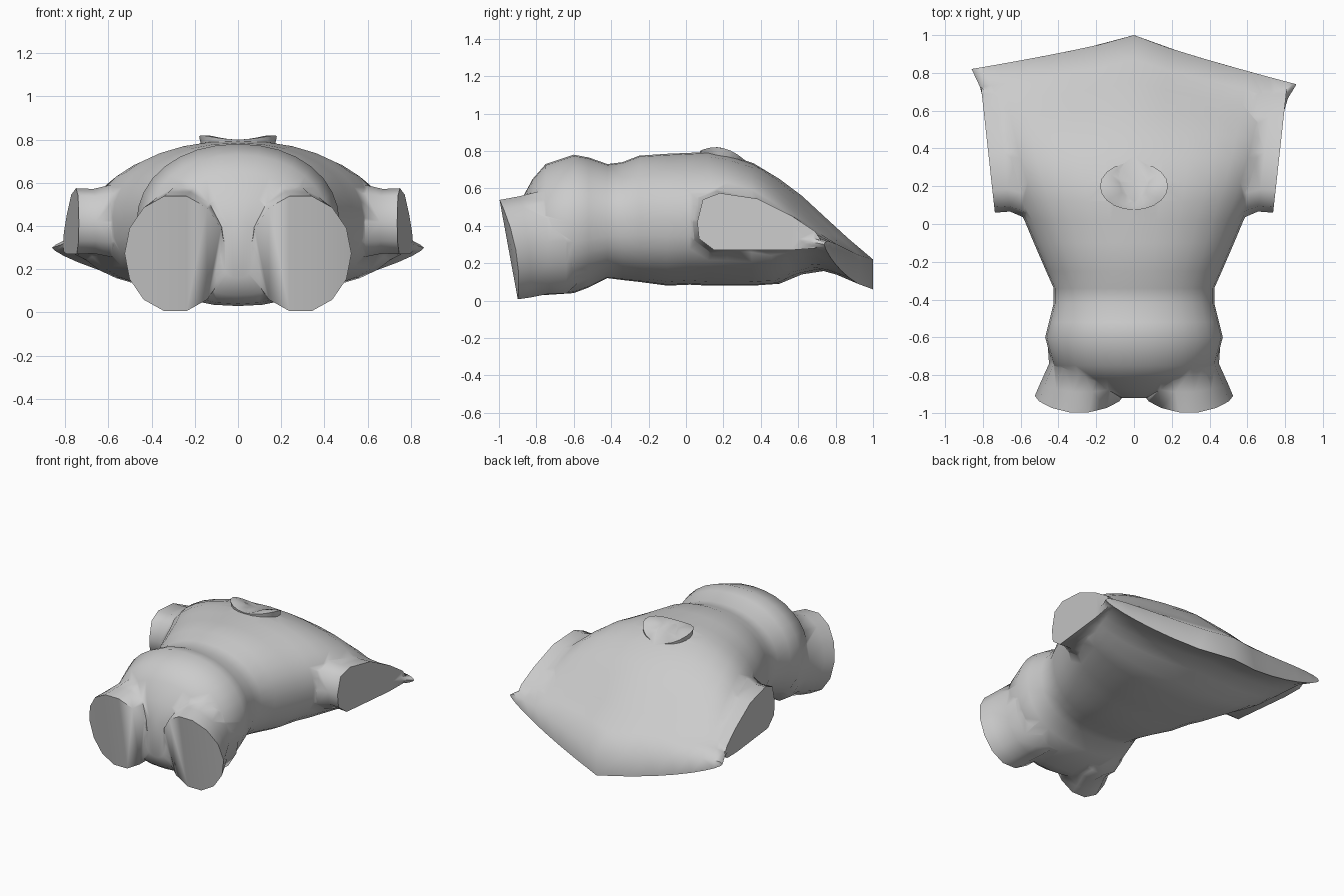
import bpy, bmesh, math

if "Cube" in bpy.data.objects:
    bpy.data.objects.remove(bpy.data.objects["Cube"])

def loft(name, rings):
    """Skin a list of equal-length point rings and close both ends with strips."""
    bm = bmesh.new()
    rows = [[bm.verts.new(p) for p in r] for r in rings]
    n = len(rows[0])
    for a, b in zip(rows, rows[1:]):
        for i in range(n):
            j = (i + 1) % n
            bm.faces.new((a[i], a[j], b[j], b[i]))
    for r in (rows[0], rows[-1]):
        for i in range(n // 2):
            quad = [r[i], r[i + 1], r[n - i - 1], r[(n - i) % n]]
            bm.faces.new(list(dict.fromkeys(quad)))
    bmesh.ops.triangulate(bm, faces=[f for f in bm.faces if len(f.verts) > 3])
    bmesh.ops.recalc_face_normals(bm, faces=bm.faces)
    me = bpy.data.meshes.new(name)
    bm.to_mesh(me)
    bm.free()
    ob = bpy.data.objects.new(name, me)
    bpy.context.collection.objects.link(ob)
    return ob

def circle(n):
    return [(math.cos(2 * math.pi * i / n), math.sin(2 * math.pi * i / n)) for i in range(n)]

def power(v, e):
    return math.copysign(abs(v) ** e, v)

# Torso: y, half width, bottom z, top z, edge lift, edge sweep
stations = [
    (-.92, .08, .16, .43, 0, 0), (-.88, .24, .08, .54, 0, 0),
    (-.82, .36, .04, .65, 0, 0), (-.75, .43, .03, .73, 0, 0),
    (-.60, .47, .04, .78, 0, 0), (-.52, .45, .07, .765, 0, 0),
    (-.42, .425, .12, .73, 0, 0), (-.34, .425, .11, .74, 0, 0),
    (-.25, .465, .10, .775, 0, 0), (-.10, .53, .08, .785, 0, 0),
    (.02, .58, .085, .79, 0, 0), (.12, .63, .08, .795, 0, 0),
    (.22, .67, .08, .78, 0, 0), (.36, .72, .08, .735, 0, .01),
    (.50, .75, .09, .65, 0, .04), (.62, .775, .14, .56, 0, .08),
    (.75, .795, .16, .44, .03, .13), (.87, .815, .12, .33, .09, .175),
    (1.0, .86, .06, .22, .16, .22)]
rings = []
for y, w, zb, zt, lift, sweep in stations:
    ring = []
    for c, s in circle(32):
        kz = .95 if s >= 0 else (.82 if y < .8 else 1.2)
        x = w * power(c, .95 if s >= 0 else .82)
        z = (zb + zt) / 2 + (zt - zb) / 2 * power(s, kz)
        e = abs(x) / w
        skew = .047 * max(0, y - .4) / .6 * x
        ring.append((x, y - sweep * e ** .85 - skew, z + lift * e ** 1.3))
    rings.append(ring)
torso = loft("torso", rings)
parts = []

for s, side in ((1, "right"), (-1, "left")):
    # Leg stump: y, centre x, radius x, bottom z, top z, end slant, end bow
    leg = [(-.5, .22, .16, .16, .55, 0, 0), (-.64, .235, .222, .03, .61, 0, 0),
           (-.74, .235, .215, .03, .60, .02, 0), (-.86, .27, .225, .01, .565, .06, .02),
           (-.95, .29, .235, .0, .545, .1, .04)]
    parts.append(loft(side + "_leg", [
        [(s * (cx + rx * c), y - sl * .5 * sn + bow * c * c, zb + (zt - zb) * (.5 + .5 * sn))
         for c, sn in circle(14)] for y, cx, rx, zb, zt, sl, bow in leg]))
    # Arm stump: teardrop section, wide where it leaves the body
    tear = [(.06, .42), (.07, .33), (.15, .27), (.38, .27), (.56, .27), (.69, .28),
            (.73, .31), (.69, .37), (.57, .45), (.38, .545), (.18, .575), (.09, .54)]
    arm = []
    for base, k in ((.40, 1.05), (.50, 1.17), (.58, 1.08), (.65, .98), (.73, 1)):
        arm.append([(s * (base + .11 * y), .36 + (y - .36) * (k if y < .36 else min(k, 1)),
                     .41 + (z - .41) * k) for y, z in tear])
    parts.append(loft(side + "_arm", arm))

# Low raised collar on top, fading out towards the shoulders
parts.append(loft("collar", [[(r * c, .2 + .7 * r * s, z - .03 * s - .045 * s * s)
             for c, s in circle(20)]
             for r, z in ((.15, .65), (.17, .77), (.18, .815), (.15, .815), (.08, .80))]))

# Merge everything into one smooth skin
bpy.context.view_layer.objects.active = torso
torso.select_set(True)
for p in parts:
    m = torso.modifiers.new("join", 'BOOLEAN')
    m.operation, m.solver, m.object = 'UNION', 'EXACT', p
    bpy.ops.object.modifier_apply(modifier=m.name)
for p in parts:
    bpy.data.objects.remove(p)
bpy.ops.object.shade_smooth_by_angle(angle=math.radians(75))
